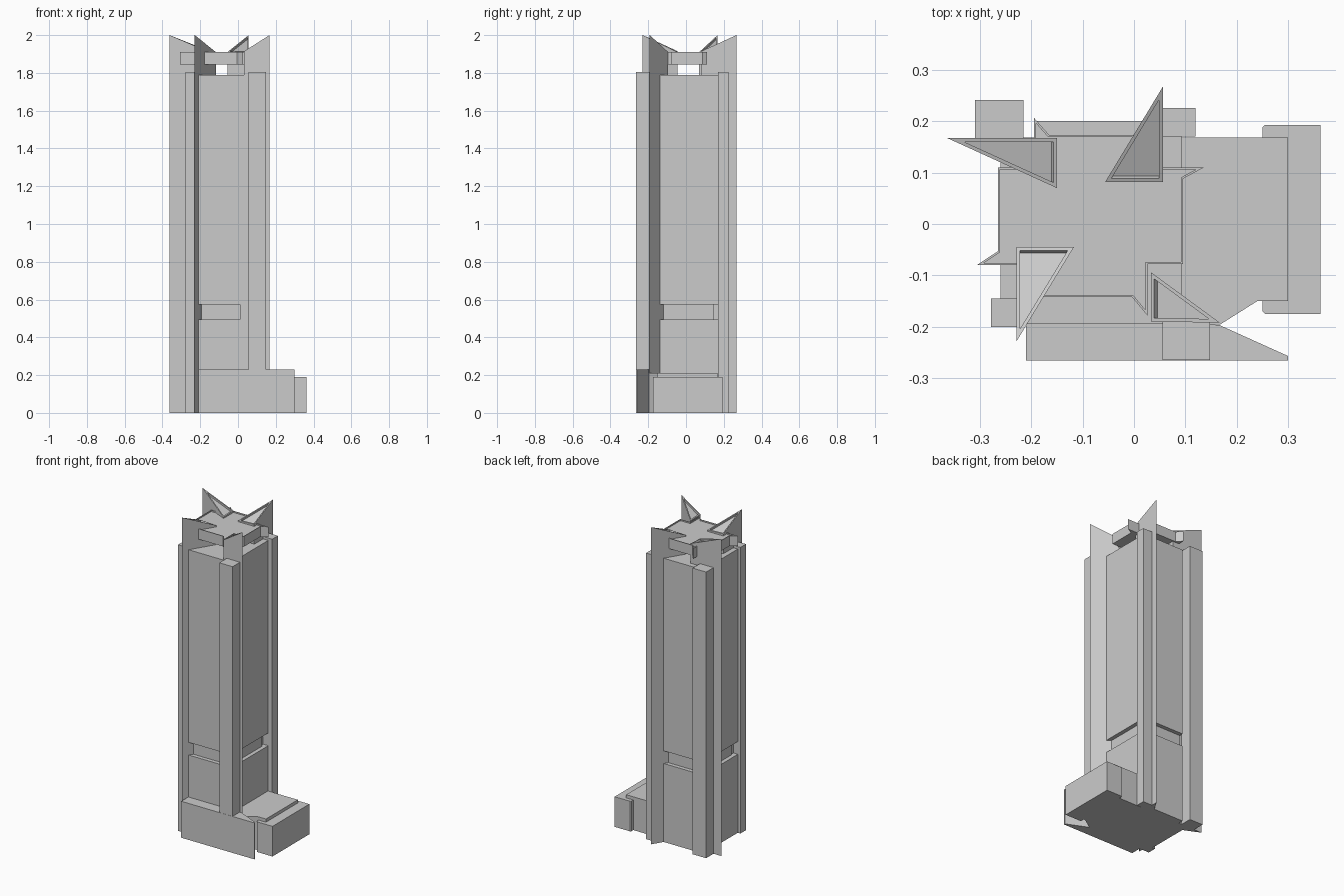
import bpy, bmesh

if "Cube" in bpy.data.objects:
    bpy.data.objects.remove(bpy.data.objects["Cube"])


def prism(name, pts, z0, z1, rim=0.0, sink=0.0):
    """Extrude a plan outline; z1 may be a number or one height per corner.
    A rim width adds a recessed top inside a thin border."""
    area = sum(a[0] * b[1] - b[0] * a[1] for a, b in zip(pts, pts[1:] + pts[:1]))
    tops = list(z1) if isinstance(z1, (list, tuple)) else [z1] * len(pts)
    pts = list(pts)
    if area < 0:
        pts.reverse()
        tops.reverse()
    bm = bmesh.new()
    low = [bm.verts.new((x, y, z0)) for x, y in pts]
    high = [bm.verts.new((x, y, z)) for (x, y), z in zip(pts, tops)]
    bm.faces.new(low[::-1])
    top = bm.faces.new(high)
    n = len(pts)
    for i in range(n):
        j = (i + 1) % n
        bm.faces.new((low[i], low[j], high[j], high[i]))
    bm.normal_update()
    if rim:
        bmesh.ops.inset_region(bm, faces=[top], thickness=rim, use_even_offset=True)
        bm.normal_update()
        bmesh.ops.inset_region(bm, faces=[top], thickness=0.0, depth=-sink)
    mesh = bpy.data.meshes.new(name)
    bm.to_mesh(mesh)
    bm.free()
    obj = bpy.data.objects.new(name, mesh)
    bpy.context.collection.objects.link(obj)
    return obj


def block(name, x0, x1, y0, y1, z0, z1):
    return prism(name, [(x0, y0), (x1, y0), (x1, y1), (x0, y1)], z0, z1)


def shaft_outline(d=0.0):
    """Rectangle with stepped corners, shrunk by d."""
    xa, xb, ya, yb = -0.26 + d, 0.092 - d, -0.195 + d, 0.2 - d
    return [(-0.21, ya), (0.055, ya), (0.055, -0.145 + d), (xb, -0.145 + d),
            (xb, 0.17 - d), (0.055, 0.17 - d), (0.055, yb), (-0.195, yb),
            (-0.195, 0.168 - d), (xa, 0.168 - d), (xa, -0.145 + d), (-0.21, -0.145 + d)]


# Shaft with a recessed band near the bottom
prism("lower_shaft", shaft_outline(), 0, 0.495)
prism("recessed_band", shaft_outline(0.025), 0.495, 0.575)
prism("upper_shaft", shaft_outline(), 0.575, 1.79)
block("band_end_wall", 0.01, 0.055, -0.195, -0.16, 0.495, 0.575)

# Triangular corner fins: outer tip first, sloping down to the middle
fins = {
    "back_left": [(-0.363, 0.167), (-0.15, 0.167), (-0.15, 0.07)],
    "back_right": [(0.056, 0.267), (0.056, 0.082), (-0.056, 0.082)],
    "front_left": [(-0.229, -0.229), (-0.229, -0.045), (-0.117, -0.045)],
    "front_right": [(0.167, -0.192), (0.033, -0.19), (0.033, -0.094)],
}
for side, pts in fins.items():
    prism("fin_" + side, pts, 0, (2.0, 1.915, 1.91), rim=0.007, sink=0.012)

# Square piers beside the fins
piers = [(-0.309, -0.215, 0.167, 0.241), (0.056, 0.12, 0.17, 0.226),
         (-0.278, -0.229, -0.2, -0.145), (0.055, 0.148, -0.265, -0.19)]
for i, p in enumerate(piers):
    block(f"pier_{i + 1}", *p, 0, 1.805)

# Floating pinwheel roof with a low parapet
roof = [(-0.195, 0.11), (-0.265, 0.11), (-0.265, -0.053), (-0.306, -0.08),
        (-0.2, -0.08), (-0.2, -0.142), (-0.004, -0.142), (0.026, -0.178),
        (0.026, -0.078), (0.095, -0.078), (0.095, 0.088), (0.136, 0.11),
        (0.03, 0.11), (0.03, 0.173), (-0.165, 0.173), (-0.195, 0.207)]
prism("pinwheel_roof", roof, 1.845, 1.91, rim=0.004, sink=0.008)

# Podium: main hall, front wedge wall and lower end block
prism("podium_hall", [(0.0, 0.168), (0.3, 0.168), (0.3, -0.15), (0.24, -0.15),
                      (0.167, -0.196), (0.0, -0.19)], 0, 0.21)
prism("podium_front_wedge", [(-0.21, -0.19), (-0.21, -0.266), (0.3, -0.266),
                             (0.3, -0.257), (0.167, -0.197), (0.1, -0.19)], 0, 0.23)
prism("podium_end_block", [(0.25, 0.188), (0.255, 0.193), (0.363, 0.193), (0.363, -0.175),
                           (0.255, -0.175), (0.25, -0.17)], 0, 0.19)
